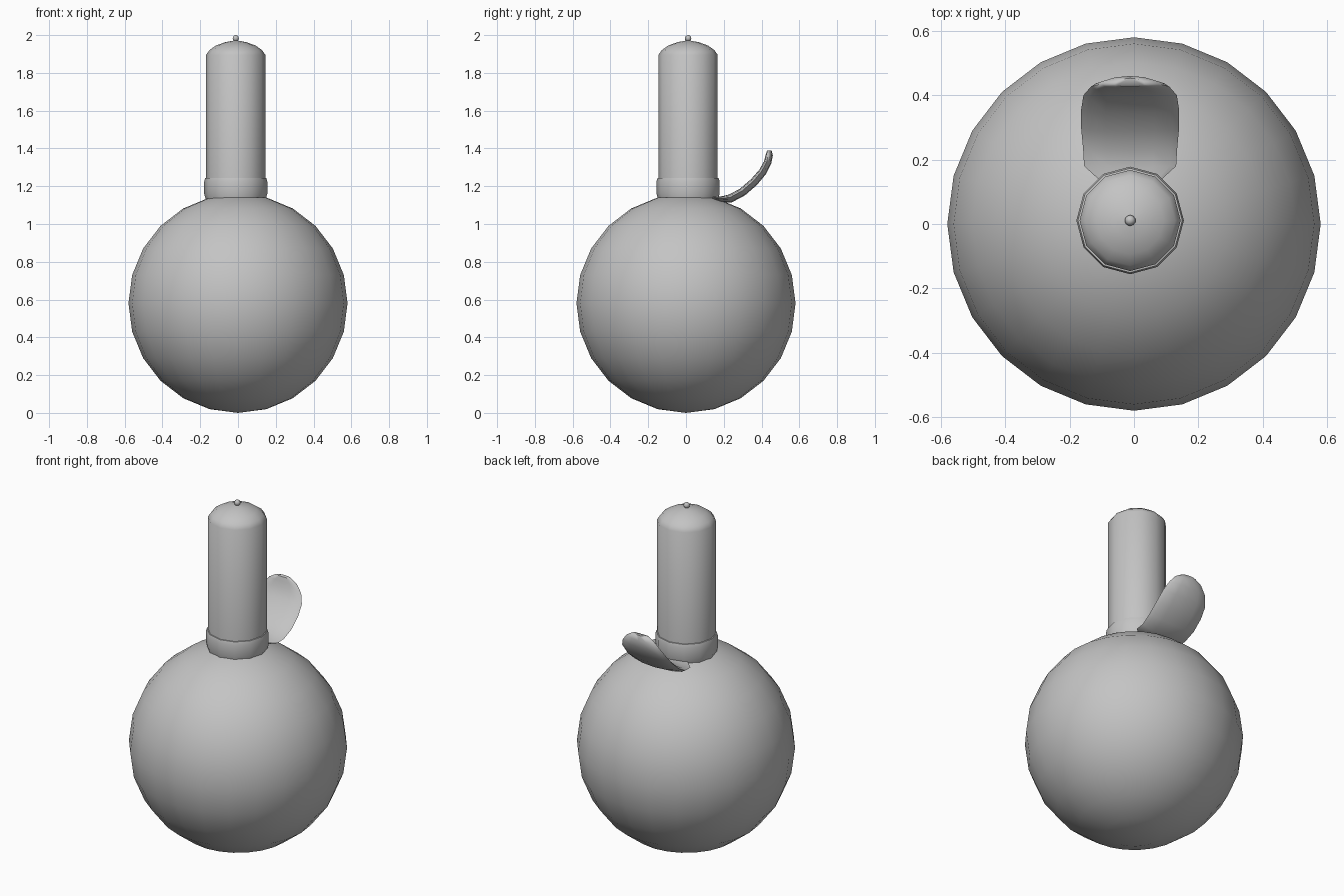
import bpy, bmesh, math
from mathutils import Vector

cube = bpy.data.objects.get("Cube")
if cube:
    bpy.data.objects.remove(cube, do_unlink=True)

grey = bpy.data.materials.new("plain grey")
grey.use_nodes = True
grey.diffuse_color = (0.55, 0.55, 0.55, 1)
grey.node_tree.nodes["Principled BSDF"].inputs["Base Color"].default_value = grey.diffuse_color

AXIS = Vector((-0.012, 0.011, 0))  # centre line of the neck


def finish(obj, angle=45):
    obj.data.materials.append(grey)
    bpy.ops.object.select_all(action='DESELECT')
    obj.select_set(True)
    bpy.context.view_layer.objects.active = obj
    bpy.ops.object.shade_smooth_by_angle(angle=math.radians(angle))


def ball(name, centre, radius, segments, rings):
    bpy.ops.mesh.primitive_uv_sphere_add(segments=segments, ring_count=rings,
                                         radius=radius, location=centre)
    obj = bpy.context.object
    obj.name = name
    finish(obj)


def loft(name, loops):
    """Skin closed loops of points and cap both ends."""
    bm = bmesh.new()
    rows = [[bm.verts.new(p) for p in loop] for loop in loops]
    n = len(rows[0])
    for a, b in zip(rows, rows[1:]):
        for i in range(n):
            j = (i + 1) % n
            bm.faces.new((a[i], a[j], b[j], b[i]))
    bm.faces.new(rows[0])
    bm.faces.new(rows[-1])
    bmesh.ops.recalc_face_normals(bm, faces=bm.faces)
    mesh = bpy.data.meshes.new(name)
    bm.to_mesh(mesh)
    bm.free()
    obj = bpy.data.objects.new(name, mesh)
    bpy.context.collection.objects.link(obj)
    return obj


def lathe(name, profile, sides=12):
    step = 2 * math.pi / sides
    finish(loft(name, [[AXIS + Vector((r * math.cos(i * step), r * math.sin(i * step), z))
                        for i in range(sides)] for r, z in profile]))


# Round body
ball("body", (0, 0, 0.58), 0.58, 24, 12)

# Neck with domed top, collar and tip bead
lathe("neck", [(0.157, 1.1), (0.157, 1.895), (0.14, 1.92), (0.105, 1.945),
               (0.055, 1.963), (0.005, 1.972)])
lathe("collar", [(0.15, 1.09), (0.16, 1.135), (0.167, 1.16), (0.167, 1.225),
                 (0.162, 1.243), (0.15, 1.245)])
ball("tip_bead", AXIS + Vector((0, 0, 1.983)), 0.017, 10, 8)

# Curved leaf behind the neck: y, z, half width, half thickness
spine = [(0.14, 1.135, 0.10, 0.01), (0.18, 1.13, 0.143, 0.015), (0.235, 1.135, 0.146, 0.022),
         (0.30, 1.17, 0.152, 0.022), (0.36, 1.222, 0.152, 0.022), (0.405, 1.275, 0.145, 0.021),
         (0.432, 1.325, 0.122, 0.020), (0.441, 1.365, 0.09, 0.019), (0.441, 1.39, 0.05, 0.012)]
loops = []
for k, (y, z, w, t) in enumerate(spine):
    before, after = spine[max(k - 1, 0)], spine[min(k + 1, len(spine) - 1)]
    normal = Vector((0, before[1] - after[1], after[0] - before[0])).normalized()
    loop = []
    for i in range(12):
        a = i * math.pi / 6
        lift = t * math.sin(a) + 0.006 * math.cos(a) ** 2
        loop.append(Vector((AXIS.x + w * math.cos(a), y, z)) + normal * lift)
    loops.append(loop)
leaf = loft("leaf", loops)
finish(leaf, 70)
